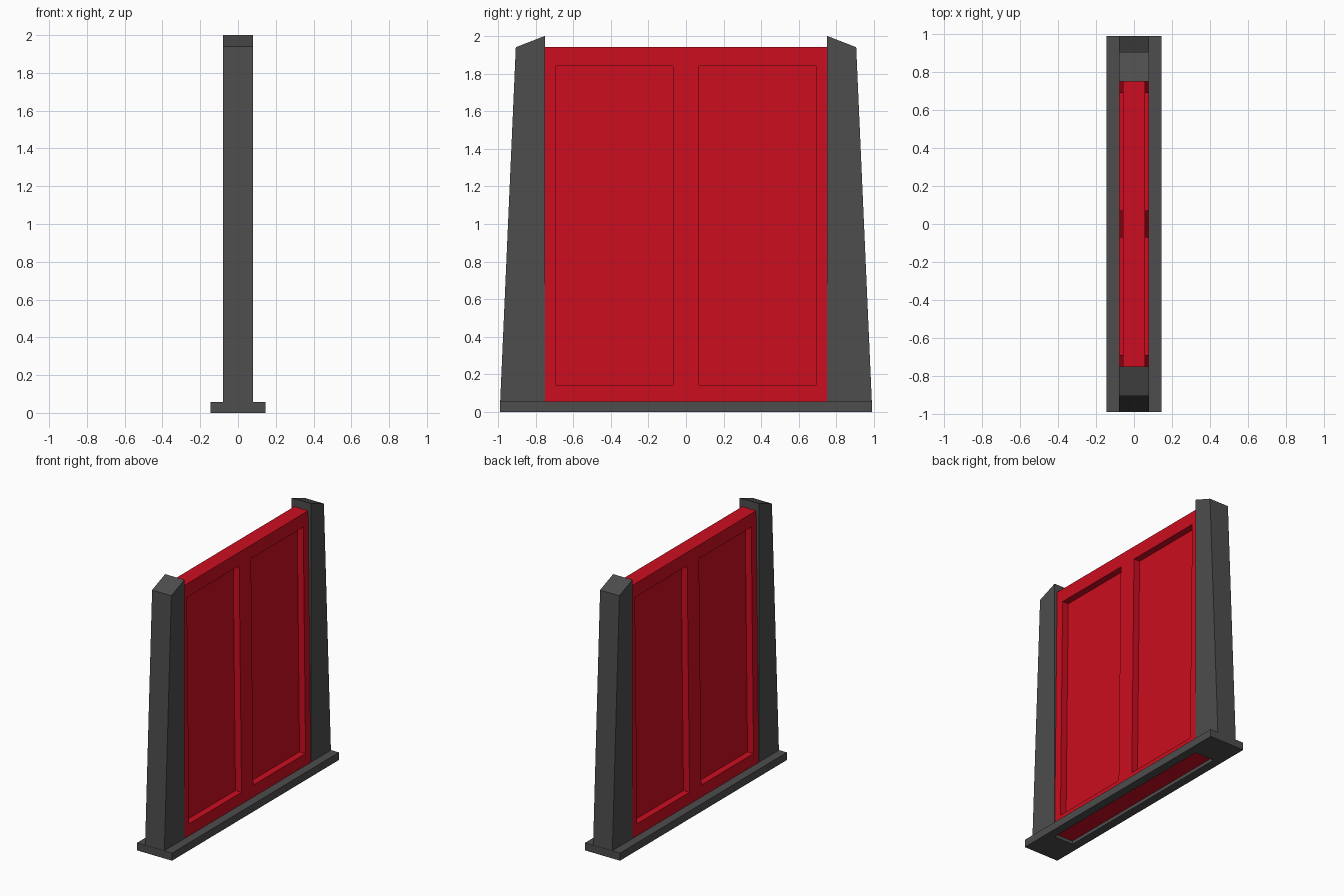
import bpy, bmesh

if "Cube" in bpy.data.objects:
    bpy.data.objects.remove(bpy.data.objects["Cube"])


def material(name, color):
    m = bpy.data.materials.new(name)
    m.diffuse_color = (*color, 1)
    m.use_nodes = True
    m.node_tree.nodes["Principled BSDF"].inputs["Base Color"].default_value = m.diffuse_color
    return m


GREY = material("dark_grey", (0.075, 0.075, 0.075))
RED = material("red", (0.6, 0.004, 0.014))


def finish(name, bm, mat):
    bmesh.ops.recalc_face_normals(bm, faces=bm.faces)
    mesh = bpy.data.meshes.new(name)
    bm.to_mesh(mesh)
    bm.free()
    mesh.materials.append(mat)
    ob = bpy.data.objects.new(name, mesh)
    bpy.context.collection.objects.link(ob)
    return ob


def extrude_up(bm, faces, vec):
    """Turn flat faces into a solid, keeping the originals as its base."""
    new = bmesh.ops.extrude_face_region(bm, geom=faces, use_keep_orig=True)["geom"]
    bmesh.ops.translate(bm, vec=vec, verts=[g for g in new if isinstance(g, bmesh.types.BMVert)])


END, INNER, HALF = 0.99, 0.75, 0.08
BASE_H, SHOULDER, TOP = 0.057, 1.94, 2.0

# base sill: rectangular ring with a slot that takes the door
bm = bmesh.new()
outer, inner = ([bm.verts.new((sx * x, sy * y, 0))
                 for sx, sy in ((-1, -1), (1, -1), (1, 1), (-1, 1))]
                for x, y in ((0.145, END), (HALF, INNER)))
ring = [bm.faces.new((outer[i], outer[i - 1], inner[i - 1], inner[i])) for i in range(4)]
extrude_up(bm, ring, (0, 0, BASE_H))
finish("base_sill", bm, GREY)

# side pillars: leaning outer edge, sloped cap
profile = [(INNER, BASE_H), (END - 0.002, BASE_H), (0.905, SHOULDER), (INNER, TOP)]
for name, s in (("front_pillar", -1), ("back_pillar", 1)):
    bm = bmesh.new()
    f = bm.faces.new([bm.verts.new((-HALF, s * y, z)) for y, z in profile])
    extrude_up(bm, [f], (2 * HALF, 0, 0))
    finish(name, bm, GREY)

# door: tapers in thickness towards the top, two recessed panels on each side
ys = [-INNER, -0.69, -0.07, 0.07, 0.69, INNER]
zs = [0.025, 0.145, 1.84, SHOULDER]


def half_thickness(z):
    return 0.079 - 0.021 * max(0, z - BASE_H) / (SHOULDER - BASE_H)


bm = bmesh.new()
grids = {}
for s in (-1, 1):
    g = [[bm.verts.new((s * half_thickness(z), y, z)) for z in zs] for y in ys]
    grids[s] = g
    for i in range(5):
        for j in range(3):
            f = bm.faces.new((g[i][j], g[i + 1][j], g[i + 1][j + 1], g[i][j + 1]))
            if j == 1 and i in (1, 3):
                panel = bmesh.ops.extrude_discrete_faces(bm, faces=[f])["faces"][0]
                bmesh.ops.translate(bm, vec=(-s * 0.05, 0, 0), verts=panel.verts)
a, b = grids[-1], grids[1]
for j in (0, 3):
    for i in range(5):
        bm.faces.new((a[i][j], a[i + 1][j], b[i + 1][j], b[i][j]))
for i in (0, 5):
    for j in range(3):
        bm.faces.new((a[i][j], a[i][j + 1], b[i][j + 1], b[i][j]))
finish("panelled_door", bm, RED)
